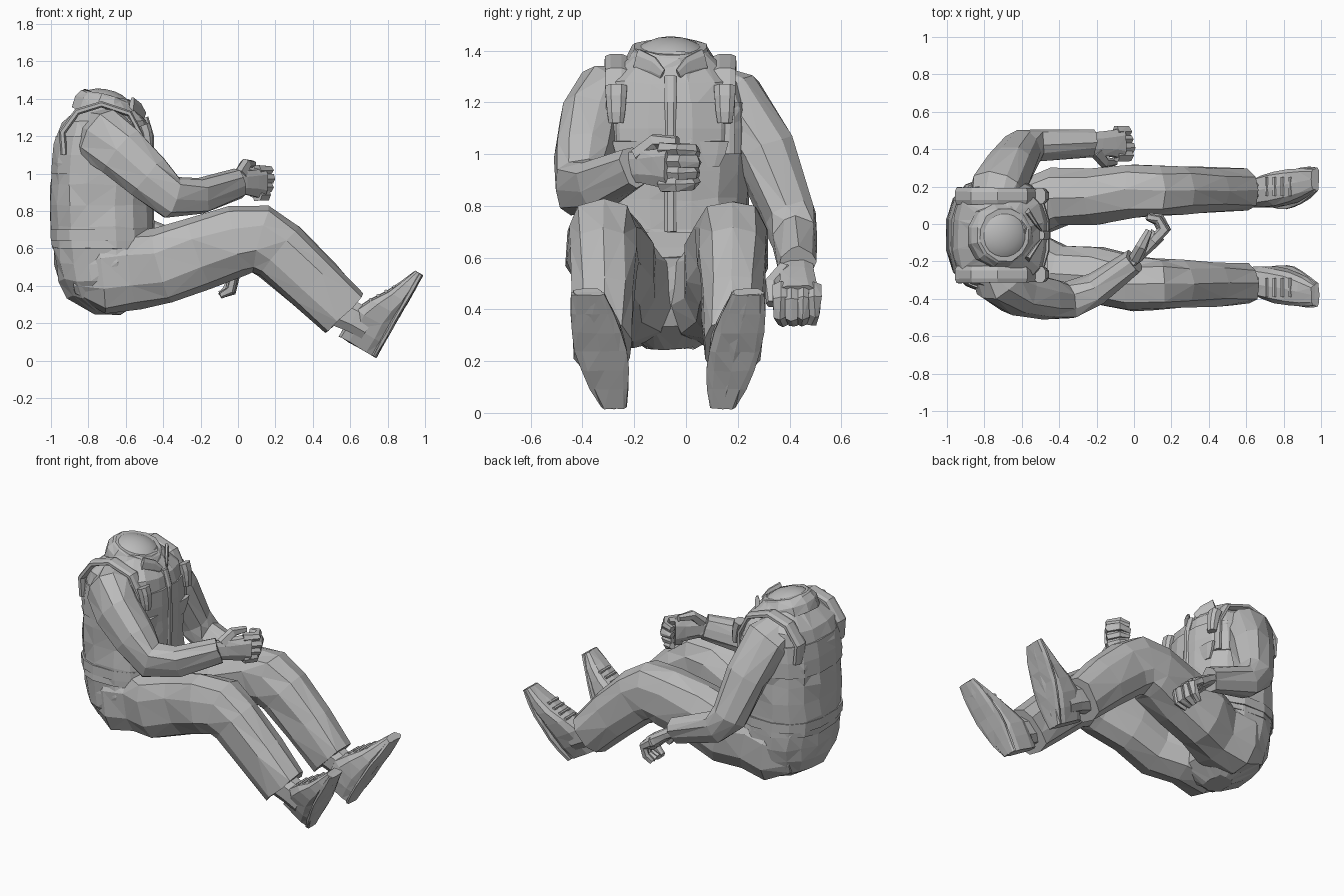
import bpy, bmesh, math, random
from mathutils import Vector

random.seed(4)
cube = bpy.data.objects.get("Cube")
if cube:
    bpy.data.objects.remove(cube, do_unlink=True)

grey = bpy.data.materials.new("plain grey")
grey.use_nodes = True
grey.diffuse_color = (.5, .5, .5, 1)
grey.node_tree.nodes["Principled BSDF"].inputs["Base Color"].default_value = grey.diffuse_color

MID = -.06  # centre line of the body
ACROSS = Vector((0, 1, 0))
UP = Vector((0, 0, 1))
FORWARD = Vector((1, 0, 0))


def mix(start, end, amount):
    return start + (end - start) * amount


def ring(centre, u, v, sides=10, power=.8):
    """Rounded-box cross-section spanned by the half-axes u and v."""
    points = []
    for i in range(sides):
        angle = math.tau * (i + .5) / sides
        c, s = math.cos(angle), math.sin(angle)
        points.append(centre + u * math.copysign(abs(c) ** power, c)
                      + v * math.copysign(abs(s) ** power, s))
    return points


def loft(name, rings, crease=0):
    """Skin equal rings and close both ends; crease gives faceted cloth folds."""
    bm = bmesh.new()
    rows = []
    for points in rings:
        rows.append([bm.verts.new(p + Vector([random.uniform(-crease, crease) for axis in p]))
                     for p in points])
    for low, high in zip(rows, rows[1:]):
        for i in range(len(low)):
            bm.faces.new((low[i - 1], low[i], high[i], high[i - 1]))
    caps = [bm.faces.new(rows[0]), bm.faces.new(rows[-1])]
    if crease:
        bmesh.ops.triangulate(bm, faces=[f for f in bm.faces if f not in caps])
    bmesh.ops.recalc_face_normals(bm, faces=bm.faces)
    mesh = bpy.data.meshes.new(name)
    bm.to_mesh(mesh)
    bm.free()
    mesh.materials.append(grey)
    part = bpy.data.objects.new(name, mesh)
    bpy.context.collection.objects.link(part)
    return part


def tube(name, path, start, end, flat=1, side=ACROSS, sides=8, crease=0, tuck=1):
    """Tapered limb along a path; flat is height over width, tuck shrinks the first ring."""
    path = [Vector(p) for p in path]
    last = len(path) - 1
    rings = []
    for i, point in enumerate(path):
        heading = (path[min(i + 1, last)] - path[max(i - 1, 0)]).normalized()
        u = (side - heading * side.dot(heading)).normalized()
        size = mix(start, end, (i / last) ** 1.5) if i else start * tuck
        rings.append(ring(point, u * size, heading.cross(u) * size * flat, sides))
    return loft(name, rings, crease)


def trunk_size(z):
    """Centre, half depth and half width of the trunk at a height."""
    u = (z - .24) / 1.17
    full = (1 - abs(2 * u - 1) ** 5) ** .5
    belly = math.sin(math.pi * u)
    return -.7 - .03 * belly, .265 * full, .33 * full * (1 - .1 * belly)


def trunk(name, low, high, steps, grow=0, crease=0):
    rings = []
    for i in range(steps + 1):
        z = mix(low, high, i / steps)
        x, depth, width = trunk_size(z)
        rings.append(ring(Vector((x, MID, z)), FORWARD * (depth + grow),
                          ACROSS * (width + grow), 16))
    return loft(name, rings, crease)


def chest(y, z, out=0):
    """Point on the front of the jacket."""
    x, depth, width = trunk_size(z)
    curve = max(0, 1 - abs((y - MID) / width) ** 2.5) ** .4
    return Vector((x + depth * curve + out, y, z))


# Trunk
trunk("seat", .25, .7, 5, crease=.008)
trunk("jacket", .6, 1.39, 7, grow=.008, crease=.008)
trunk("waist_band", .64, .7, 1, grow=.014)
trunk("chest_yoke", 1, 1.2, 2, grow=.012)

# Tilted collar, its flaps and the smooth closed neck
tilt = Vector((.26, 0, 1)).normalized()
lean = ACROSS.cross(tilt)
neck = Vector((-.71, MID, 1.35))


def neck_rings(levels, sides):
    return [ring(neck + tilt * h, lean * r, ACROSS * r, sides, 1) for h, r in levels]


loft("collar", neck_rings([(-.04, .18), (.02, .175), (.06, .15), (.07, .14)], 12), .005)
dome = loft("neck_cap", neck_rings([(.1 * math.sin(a), .16 * math.cos(a))
                                    for a in (.5, .8, 1.1, 1.4)], 20))
for face in dome.data.polygons:
    face.use_smooth = True
for s in (-1, 1):
    tube("collar_flap", [(-.57, MID + s * .13, 1.36), (-.53, MID + s * .07, 1.34),
                         (-.5, MID + s * .03, 1.31)], .05, .02, .3, UP)

# Placket, shoulder straps, pouches and pocket flaps
tube("placket", [chest(MID, z) for z in (1.3, 1.2, 1, .8, .7)], .025, .025, .7)
for s in (-1, 1):
    y = MID + s * .21
    tube("shoulder_strap", [(-.93, y, 1.1), (-.94, y, 1.22), (-.86, y, 1.33), (-.73, y, 1.37),
                            (-.58, y, 1.32), chest(y, 1.2), chest(y, 1)], .05, .04, .4)
    tube("pouch", [chest(y, z, .03) for z in (1.26, 1.22, 1.16, 1.12)], .045, .03, .8)
    tube("pocket_flap", [chest(MID + s * .15, z) for z in (1.05, 1, .95)], .08, .04, .25)

# Shoes are swept along the sole from heel to toe
heel = Vector((.74, 0, .015))
stride = Vector((.25, 0, .44))
lift = stride.cross(ACROSS).normalized()


def shoe(name, y, turn, height, toe_height, grow=0):
    rings = []
    for i in range(7):
        t = i / 6
        tall = mix(height, toe_height, max(0, 1.8 * t - .8) ** .6) / 2
        wide = .095 * math.sin(math.pi * (.15 + .65 * t)) + grow
        centre = heel + stride * t + lift * tall + ACROSS * (y + turn * t)
        rings.append(ring(centre, ACROSS * wide, lift * tall, 10, .65))
    loft(name, rings, .003)


def leg(tag, hip, knee, foot, turn):
    thigh = mix(hip, knee, .6)
    tube(tag + "_trouser_leg", [(-.88, hip, .45), (-.73, hip, .46), (-.55, hip, .485),
                                (-.4, thigh, .51), (-.2, thigh, .575), (0, knee, .64),
                                (.12, knee, .65), (.22, knee, .585), (.4, knee, .42),
                                (.57, knee, .25)],
         .17, .115, 1.27, sides=10, crease=.008, tuck=.5)
    tube(tag + "_ankle", [(.53, knee, .27), (.62, knee, .23), (.7, knee, .18)], .07, .06, 1.3)
    shoe(tag + "_shoe", foot, turn, .23, .05)
    shoe(tag + "_sole", foot, turn, .03, .03, .008)
    for i in range(4):  # laces across the instep
        spot = heel + stride * (.5 + .08 * i) + lift * (.18 - .025 * i)
        y = foot + turn * .6
        tube(tag + "_lace", [spot + ACROSS * (y - .05), spot + ACROSS * (y + .05)],
             .01, .01, side=FORWARD, sides=6)


leg("right", -.2, -.32, -.28, -.1)
leg("left", .09, .18, .14, .1)


def hand(tag, wrist, ahead, spread, curl):
    """Half-closed hand; the thumb lies on the spread side."""
    wrist, ahead, spread, curl = (Vector(v) for v in (wrist, ahead, spread, curl))

    def at(a, s, c):
        return wrist + ahead * a + spread * s + curl * c

    tube(tag + "_palm", [at(a, 0, c) for a, c in ((-.02, 0), (.07, 0), (.15, .01), (.21, .02))],
         .06, .09, .5, spread, crease=.004)
    for i in range(4):
        s = .066 - .044 * i
        reach = .27 - .015 * abs(i - 1)
        tube(tag + "_finger", [at(.17, s, .01), at(reach, s, .02), at(reach, s, .08),
                               at(.21, s * .8, .13)],
             .03, .02, side=spread, sides=6, crease=.004)
    tube(tag + "_thumb", [at(.04, .04, 0), at(.1, .1, .03), at(.18, .1, .07)],
         .036, .02, side=curl, sides=6)


# Arms
tube("right_sleeve", [(-.77, -.18, 1.22), (-.72, -.31, 1.19), (-.62, -.37, 1.11),
                      (-.48, -.4, .98), (-.35, -.41, .87), (-.2, -.34, .88), (0, -.2, .95)],
     .165, .08, .83, Vector((.5, 0, 1)), 10, .007, .8)
hand("right", (-.02, -.21, .95), (.75, .65, 0), UP, (-.5, .85, 0))
tube("left_sleeve", [(-.77, .06, 1.24), (-.73, .18, 1.2), (-.66, .3, 1), (-.6, .4, .76),
                     (-.52, .42, .67), (-.22, .43, .57)],
     .15, .075, .9, Vector((1, .3, .2)), 10, .007, .8)
hand("left", (-.24, .43, .57), (.86, 0, -.45), -ACROSS, (-.25, 0, -.97))
